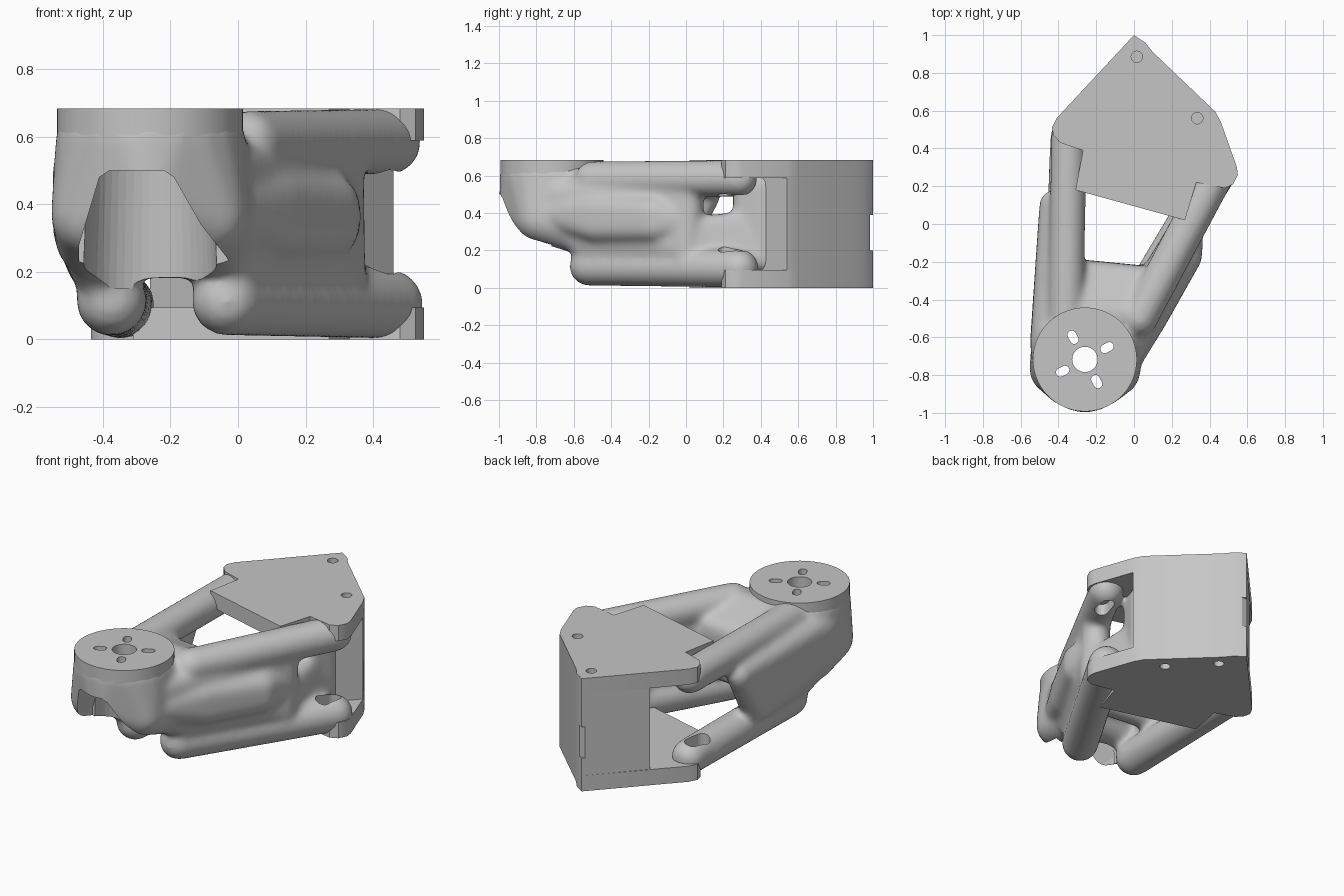
import bpy, bmesh, math
from mathutils import Vector

cube = bpy.data.objects.get("Cube")
if cube:
    bpy.data.objects.remove(cube)

TOP = 0.683
FLANGE = 0.095
HUB = (-0.26, -0.717)

grey = bpy.data.materials.new("light grey")
grey.use_nodes = True
grey.diffuse_color = (0.56, 0.56, 0.56, 1)
grey.node_tree.nodes["Principled BSDF"].inputs["Base Color"].default_value = (0.56, 0.56, 0.56, 1)


def finish(name, bm):
    bmesh.ops.recalc_face_normals(bm, faces=bm.faces)
    mesh = bpy.data.meshes.new(name)
    bm.to_mesh(mesh)
    bm.free()
    mesh.materials.append(grey)
    ob = bpy.data.objects.new(name, mesh)
    bpy.context.collection.objects.link(ob)
    return ob


def hull(bm, balls):
    """Convex skin around balls given as (x, y, z, radius)."""
    part = bmesh.new()
    for x, y, z, r in balls:
        ball = bmesh.ops.create_icosphere(part, subdivisions=3, radius=r)
        bmesh.ops.translate(part, verts=ball["verts"], vec=(x, y, z))
    out = bmesh.ops.convex_hull(part, input=part.verts)
    junk = {g for g in out["geom_interior"] + out["geom_unused"] if isinstance(g, bmesh.types.BMVert)}
    bmesh.ops.delete(part, geom=list(junk), context="VERTS")
    tmp = bpy.data.meshes.new("tmp")
    part.to_mesh(tmp)
    part.free()
    bm.from_mesh(tmp)
    bpy.data.meshes.remove(tmp)


def loft(bm, ring_a, ring_b):
    """Closed solid between two matching rings of points."""
    a, b = ([bm.verts.new(p) for p in ring] for ring in (ring_a, ring_b))
    bm.faces.new(a)
    bm.faces.new(b)
    for i in range(len(a)):
        j = (i + 1) % len(a)
        bm.faces.new((a[i], a[j], b[j], b[i]))


def prism(bm, outline, z0, z1):
    loft(bm, [(x, y, z0) for x, y in outline], [(x, y, z1) for x, y in outline])


def circle(cx, cy, r, n=48):
    return [(cx + r * math.cos(2 * math.pi * i / n), cy + r * math.sin(2 * math.pi * i / n)) for i in range(n)]


def slot(cx, cy, angle, half, r):
    d = Vector((math.cos(angle), math.sin(angle))) * half
    pts = []
    for side, start in ((1, angle - math.pi / 2), (-1, angle + math.pi / 2)):
        for i in range(9):
            a = start + math.pi * i / 8
            pts.append((cx + side * d.x + r * math.cos(a), cy + side * d.y + r * math.sin(a)))
    return pts


def cut(ob, cutter):
    cutter.hide_render = True
    cutter.hide_viewport = True
    cutter.display_type = "WIRE"
    mod = ob.modifiers.new(cutter.name, "BOOLEAN")
    mod.operation = "DIFFERENCE"
    mod.solver = "EXACT"
    mod.object = cutter


def shade(ob):
    bpy.ops.object.select_all(action="DESELECT")
    ob.select_set(True)
    bpy.context.view_layer.objects.active = ob
    bpy.ops.object.shade_smooth_by_angle(angle=math.radians(35))


# Organic arm: four tubes, side webs, cross web and hub housing
bm = bmesh.new()
hull(bm, [(-0.36, -0.5, 0.582, 0.096), (-0.345, 0.46, 0.582, 0.096)])
hull(bm, [(0.03, -0.5, 0.582, 0.096), (0.445, 0.285, 0.585, 0.1)])
hull(bm, [(-0.375, -0.45, 0.115, 0.105), (-0.345, 0.46, 0.1, 0.1)])
hull(bm, [(-0.035, -0.52, 0.115, 0.105), (0.445, 0.285, 0.105, 0.105)])
# left side web
hull(bm, [(-0.45, -0.65, 0.5, 0.1), (-0.45, -0.62, 0.33, 0.1), (-0.41, -0.5, 0.22, 0.09),
          (-0.43, 0.11, 0.48, 0.07), (-0.425, -0.05, 0.22, 0.08)])
# right side web, bulging outwards at mid height
hull(bm, [(-0.05, -0.7, 0.5, 0.09), (-0.05, -0.65, 0.34, 0.09), (-0.01, -0.5, 0.2, 0.09),
          (0.295, 0.02, 0.52, 0.08), (0.295, 0.0, 0.2, 0.085)])
hull(bm, [(-0.05, -0.7, 0.4, 0.1), (0.095, -0.48, 0.42, 0.09), (0.095, -0.48, 0.33, 0.09),
          (0.27, -0.17, 0.4, 0.09), (0.27, -0.17, 0.33, 0.09), (0.29, 0.0, 0.36, 0.08)])
# bridge joining the right web to the mounting block, rising to the rear
hull(bm, [(0.295, 0.0, 0.16, 0.08), (0.295, 0.0, 0.31, 0.07), (0.28, 0.3, 0.14, 0.07),
          (0.27, 0.29, 0.35, 0.06), (0.3, 0.42, 0.14, 0.06)])
hull(bm, [(0.26, 0.31, 0.16, 0.06), (0.26, 0.31, 0.55, 0.06), (0.3, 0.42, 0.14, 0.06), (0.3, 0.42, 0.55, 0.06)])
# cross web behind the hub, sloping down to the rear
hull(bm, [(-0.36, -0.45, 0.575, 0.08), (0.0, -0.48, 0.575, 0.08), (-0.36, -0.26, 0.5, 0.08),
          (0.04, -0.3, 0.5, 0.08), (-0.36, -0.25, 0.27, 0.07), (0.05, -0.29, 0.27, 0.07)])
# hub housing
rim = [(x, y, 0.61, 0.05) for x, y in circle(HUB[0], HUB[1], 0.23, 20)]
hull(bm, rim + [(-0.425, -0.77, 0.37, 0.13), (-0.095, -0.78, 0.37, 0.13), (-0.26, -0.87, 0.45, 0.13),
                (-0.44, -0.6, 0.29, 0.1), (-0.06, -0.6, 0.29, 0.1),
                (-0.41, -0.5, 0.29, 0.11), (-0.04, -0.5, 0.29, 0.11)])
arm = finish("organic_arm", bm)
rm = arm.modifiers.new("blend", "REMESH")
rm.mode = "VOXEL"
rm.voxel_size = 0.016
rm.use_smooth_shade = True
sm = arm.modifiers.new("soften", "SMOOTH")
sm.factor = 0.5
sm.iterations = 16

# Cavity under the hub, open to the front and below
bm = bmesh.new()
loft(bm, [(x, y, 0.5) for x, y in circle(HUB[0], HUB[1], 0.185)],
     [(x, y, 0.15) for x, y in circle(HUB[0], HUB[1], 0.2)])
cut(arm, finish("hub_cavity_cutter", bm))

bm = bmesh.new()
mouth = [(-0.41, 0.48), (-0.38, 0.5), (-0.22, 0.5), (-0.19, 0.48), (-0.11, 0.34),
         (0.0, 0.2), (0.0, 0.15), (-0.47, 0.15), (-0.47, 0.28)]
loft(bm, [(x, -0.72, z) for x, z in mouth], [(x, -1.1, z) for x, z in mouth])
cut(arm, finish("front_mouth_cutter", bm))

# Oval screw pockets at the arm ends
bm = bmesh.new()
for x, y in ((-0.37, 0.42), (0.43, 0.25)):
    for z in (0.19, 0.49):
        prism(bm, slot(x, y, math.radians(75), 0.04, 0.04), z - 0.07, z + 0.07)
cut(arm, finish("arm_pocket_cutter", bm))

# Hub disc with its bolt pattern
bm = bmesh.new()
prism(bm, circle(HUB[0], HUB[1], 0.275, 96), 0.6, TOP)
disc = finish("hub_disc", bm)
bm = bmesh.new()
prism(bm, circle(HUB[0], HUB[1], 0.067), 0.4, 0.8)
for k in range(4):
    a = math.radians(28 + 90 * k)
    prism(bm, slot(HUB[0] + 0.133 * math.cos(a), HUB[1] + 0.133 * math.sin(a), a, 0.014, 0.023), 0.4, 0.8)
holes = finish("hub_hole_cutter", bm)
cut(disc, holes)
cut(arm, holes)

# Mounting block between an upper and a lower flange
back_edge = [(0.0, 1.0), (0.06, 0.96), (0.1, 0.91), (0.43, 0.595), (0.46, 0.54)]
bm = bmesh.new()
prism(bm, back_edge + [(0.19, 0.25), (-0.26, 0.715)], FLANGE, TOP - FLANGE)
block = finish("mounting_block", bm)

bm = bmesh.new()
for z, spots in ((-0.05, ((0.07, 0.835), (0.285, 0.615))), (0.55, ((0.015, 0.885), (0.335, 0.56)))):
    for x, y in spots:
        prism(bm, circle(x, y, 0.03, 24), z, z + 0.18)
screws = finish("screw_hole_cutter", bm)
cut(block, screws)

flange = back_edge + [(0.545, 0.3), (0.55, 0.26), (0.525, 0.21), (0.48, 0.19), (0.33, 0.22), (0.27, 0.02),
                      (-0.31, 0.18), (-0.27, 0.39), (-0.39, 0.43), (-0.425, 0.47), (-0.435, 0.51), (-0.41, 0.56)]
for name, z in (("lower_flange", 0.0), ("upper_flange", TOP - FLANGE)):
    bm = bmesh.new()
    prism(bm, flange, z, z + FLANGE)
    ob = finish(name, bm)
    cut(ob, screws)
    shade(ob)

# Shallow notch on the back corner
bm = bmesh.new()
prism(bm, [(-0.1, 0.985), (0.1, 0.985), (0.1, 1.1), (-0.1, 1.1)], 0.2, 0.39)
cut(block, finish("corner_notch_cutter", bm))

for ob in (arm, disc, block):
    shade(ob)
